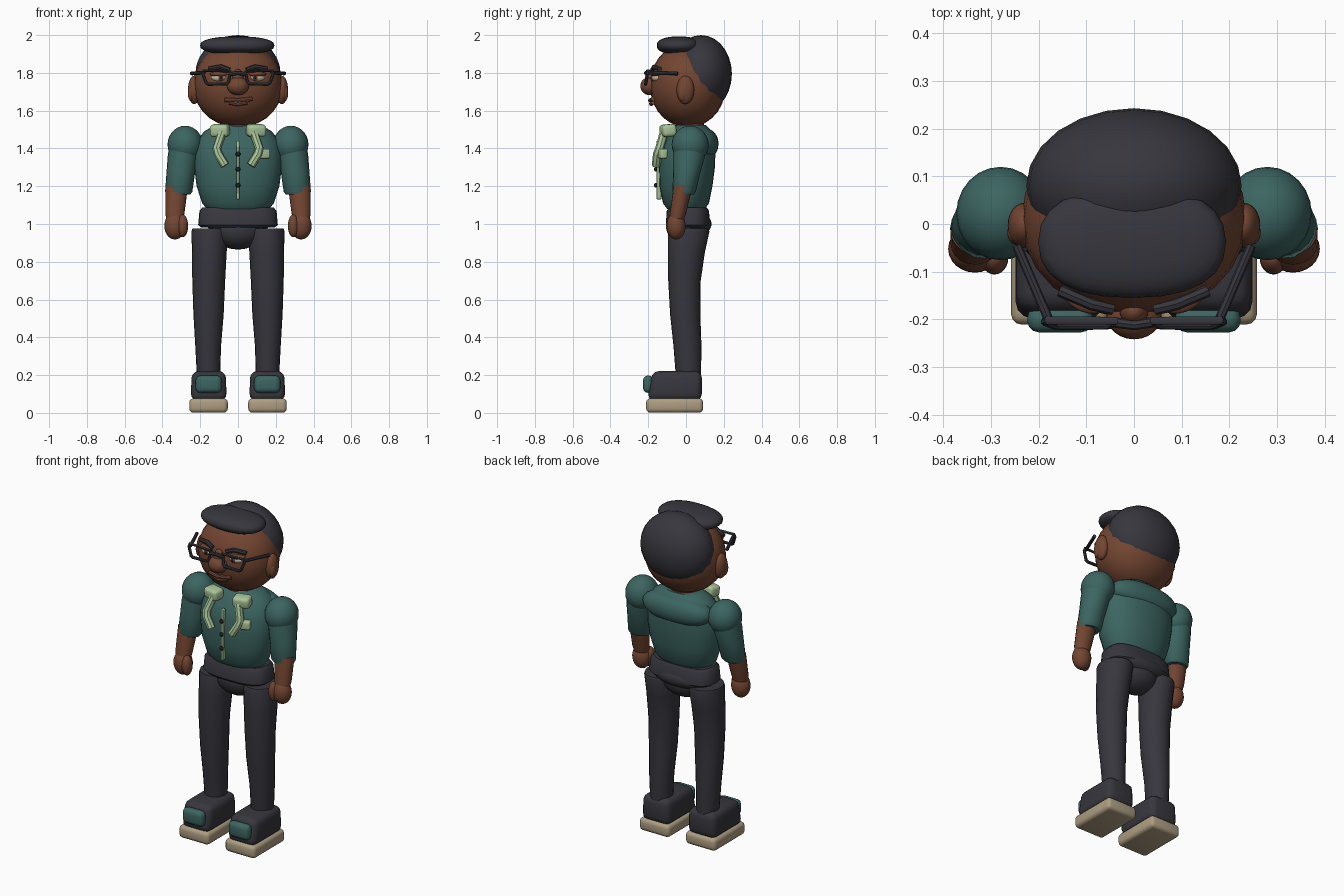
import bpy, bmesh, math
from mathutils import Vector

cube = bpy.data.objects.get("Cube")
if cube:
    bpy.data.objects.remove(cube, do_unlink=True)


def material(name, rgb):
    m = bpy.data.materials.new(name)
    m.use_nodes = True
    m.diffuse_color = (*rgb, 1)
    m.node_tree.nodes["Principled BSDF"].inputs["Base Color"].default_value = (*rgb, 1)
    return m


SKIN = material("brown skin", (0.17, 0.06, 0.031))
LIP = material("lip brown", (0.2, 0.075, 0.045))
DARK = material("charcoal", (0.038, 0.037, 0.047))
TEAL = material("teal cloth", (0.045, 0.13, 0.12))
GREEN = material("pale green", (0.4, 0.56, 0.32))
CREAM = material("sole tan", (0.42, 0.34, 0.22))
EYE = material("eye white", (0.6, 0.52, 0.42))
BLACK = material("black", (0.012, 0.012, 0.015))


def finish(obj, mat, angle=40):
    obj.data.materials.clear()
    obj.data.materials.append(mat)
    bpy.ops.object.select_all(action='DESELECT')
    obj.select_set(True)
    bpy.context.view_layer.objects.active = obj
    bpy.ops.object.shade_smooth_by_angle(angle=math.radians(angle))
    return obj


def from_bmesh(name, bm, mat):
    bmesh.ops.recalc_face_normals(bm, faces=bm.faces)
    mesh = bpy.data.meshes.new(name)
    bm.to_mesh(mesh)
    bm.free()
    obj = bpy.data.objects.new(name, mesh)
    bpy.context.collection.objects.link(obj)
    return finish(obj, mat)


def ball(name, mat, loc, radii, rot=(0, 0, 0), power=1.0):
    """Ellipsoid; power below 1 makes it boxier."""
    bm = bmesh.new()
    bmesh.ops.create_uvsphere(bm, u_segments=24, v_segments=14, radius=1)
    for v in bm.verts:
        v.co = [math.copysign(abs(c) ** power, c) * r for c, r in zip(v.co, radii)]
    obj = from_bmesh(name, bm, mat)
    obj.location, obj.rotation_euler = loc, rot
    return obj


def loft(name, mat, sections, power=1.0, sides=20):
    """Skin between horizontal rings given as z, cx, cy, rx, ry."""
    bm = bmesh.new()
    rings = []
    for z, cx, cy, rx, ry in sections:
        ring = []
        for i in range(sides):
            a = 2 * math.pi * i / sides
            x, y = math.cos(a), math.sin(a)
            ring.append(bm.verts.new((cx + rx * math.copysign(abs(x) ** power, x),
                                      cy + ry * math.copysign(abs(y) ** power, y), z)))
        rings.append(ring)
    for a, b in zip(rings, rings[1:]):
        for i in range(sides):
            j = (i + 1) % sides
            bm.faces.new((a[i], a[j], b[j], b[i]))
    bm.faces.new(rings[0][::-1])
    bm.faces.new(rings[-1])
    return from_bmesh(name, bm, mat)


def slab(name, mat, loc, size, bevel, rot=(0, 0, 0), shape=None):
    """Rounded box; shape may move its corners first."""
    bm = bmesh.new()
    bmesh.ops.create_cube(bm, size=1)
    for v in bm.verts:
        v.co = [c * s for c, s in zip(v.co, size)]
        if shape:
            shape(v.co)
    bmesh.ops.bevel(bm, geom=bm.edges[:], offset=bevel, segments=3, profile=0.5, affect='EDGES')
    obj = from_bmesh(name, bm, mat)
    obj.location, obj.rotation_euler = loc, rot
    return obj


def tube(name, mat, points, radius, closed=False):
    curve = bpy.data.curves.new(name, 'CURVE')
    curve.dimensions = '3D'
    curve.bevel_depth, curve.bevel_resolution, curve.use_fill_caps = radius, 2, True
    line = curve.splines.new('POLY')
    line.points.add(len(points) - 1)
    for p, co in zip(line.points, points):
        p.co = (*co, 1)
    line.use_cyclic_u = closed
    obj = bpy.data.objects.new(name, curve)
    bpy.context.collection.objects.link(obj)
    bpy.ops.object.select_all(action='DESELECT')
    obj.select_set(True)
    bpy.context.view_layer.objects.active = obj
    bpy.ops.object.convert(target='MESH')
    return finish(bpy.context.object, mat)


def slope_toe(co):
    # lower and narrow the top of the toe
    if co.z > 0:
        co.x *= 0.95
        if co.y < 0:
            co.y += 0.025


# Head and hair
ball("head", SKIN, (0, 0.01, 1.735), (0.236, 0.2, 0.222), power=0.96)
ball("back_hair", DARK, (0, 0.08, 1.795), (0.226, 0.163, 0.205))
ball("top_hair", DARK, (-0.004, -0.038, 1.945), (0.197, 0.117, 0.048), power=0.85)
ball("nose_tip", SKIN, (0, -0.192, 1.73), (0.058, 0.05, 0.048))
ball("nose_bridge", SKIN, (0, -0.183, 1.77), (0.03, 0.03, 0.05))
tube("upper_lip", LIP, [(-0.07, -0.176, 1.658), (0, -0.19, 1.654), (0.075, -0.174, 1.662)], 0.011)
tube("lower_lip", LIP, [(-0.045, -0.176, 1.643), (0, -0.184, 1.636), (0.05, -0.174, 1.645)], 0.012)
loft("neck", SKIN, [(1.46, 0, 0.02, 0.09, 0.075), (1.56, 0, 0.02, 0.08, 0.075)])

# Glasses bridge
tube("glasses_bridge", DARK, [(-0.045, -0.206, 1.793), (0, -0.212, 1.8), (0.04, -0.206, 1.793)], 0.011)

# Shirt body
loft("shirt", TEAL, [
    (1.08, 0, 0, 0.165, 0.1), (1.11, 0, 0, 0.19, 0.122), (1.2, 0, 0, 0.219, 0.14),
    (1.3, 0, 0.005, 0.232, 0.148), (1.38, 0, 0.01, 0.23, 0.146), (1.44, 0, 0.02, 0.215, 0.132),
    (1.49, 0, 0.03, 0.18, 0.11), (1.525, 0, 0.03, 0.12, 0.075)], power=0.92, sides=28)
ball("shirt_yoke", TEAL, (0, 0.08, 1.425), (0.225, 0.092, 0.085), power=0.9)
slab("button_placket", GREEN, (0, -0.143, 1.285), (0.016, 0.025, 0.31), 0.004)
for z in (1.37, 1.29, 1.205):
    ball("shirt_button", BLACK, (0, -0.16, z), (0.013, 0.009, 0.013))
slab("pocket_trim", GREEN, (0.138, -0.122, 1.372), (0.055, 0.04, 0.05), 0.008, (0, 0, 0.35))

# Waist and hips
loft("waistband", DARK, [
    (0.982, 0, 0.01, 0.195, 0.105), (0.995, 0, 0.01, 0.211, 0.117),
    (1.07, 0, 0.01, 0.204, 0.112), (1.088, 0, 0.01, 0.188, 0.1)], power=0.72, sides=28)
ball("hips", DARK, (0, 0.01, 0.97), (0.14, 0.108, 0.105))
ball("seat", DARK, (0, 0.06, 1.0), (0.17, 0.075, 0.06))

for s, side in ((1, "left_"), (-1, "right_")):
    # Ears, eyes and brows
    ball(side + "ear", SKIN, (s * 0.232, -0.003, 1.71), (0.033, 0.047, 0.075))
    ball(side + "inner_ear", SKIN, (s * 0.248, -0.018, 1.695), (0.018, 0.025, 0.045))
    ball(side + "eye", EYE, (s * 0.098, -0.148, 1.775), (0.046, 0.032, 0.024), (0, 0, s * 0.35))
    ball(side + "iris", LIP, (s * 0.09, -0.173, 1.775), (0.017, 0.012, 0.018))
    ball(side + "pupil", BLACK, (s * 0.09, -0.18, 1.775), (0.009, 0.008, 0.01))
    ball(side + "eyelid", SKIN, (s * 0.098, -0.15, 1.793), (0.052, 0.036, 0.014), (0, 0, s * 0.35))
    tube(side + "eyebrow", DARK, [(s * 0.045, -0.178, 1.815), (s * 0.09, -0.168, 1.832),
                                  (s * 0.155, -0.14, 1.82)], 0.013)

    # Glasses
    rim = [(0.04, 1.808), (0.182, 1.812), (0.187, 1.795), (0.168, 1.747), (0.155, 1.74),
           (0.062, 1.742), (0.05, 1.752)]
    tube(side + "glasses_rim", DARK, [(s * x, -0.208 - (1.775 - z) * 0.15, z) for x, z in rim], 0.009, True)
    tube(side + "glasses_arm", DARK, [(s * 0.178, -0.203, 1.802), (s * 0.246, -0.045, 1.797)], 0.01)

    # Collar and hanging lapel
    slab(side + "collar", GREEN, (s * 0.096, -0.095, 1.495), (0.1, 0.075, 0.065), 0.018, (0.1, 0, s * 0.25))
    tube(side + "lapel", GREEN, [(s * 0.082, -0.115, 1.49), (s * 0.113, -0.14, 1.4),
                                 (s * 0.105, -0.152, 1.37), (s * 0.068, -0.158, 1.31)], 0.023)

    # Arm and hand
    ball(side + "shoulder", TEAL, (s * 0.28, 0.022, 1.42), (0.093, 0.098, 0.1))
    loft(side + "sleeve", TEAL, [
        (1.155, s * 0.316, -0.012, 0.062, 0.052), (1.17, s * 0.314, -0.01, 0.072, 0.062),
        (1.28, s * 0.302, 0.005, 0.076, 0.073), (1.36, s * 0.292, 0.016, 0.08, 0.085),
        (1.44, s * 0.282, 0.022, 0.078, 0.08)])
    loft(side + "forearm", SKIN, [
        (1.02, s * 0.334, -0.05, 0.045, 0.038), (1.06, s * 0.334, -0.042, 0.051, 0.043),
        (1.2, s * 0.325, -0.015, 0.06, 0.05)])
    ball(side + "hand", SKIN, (s * 0.334, -0.052, 0.99), (0.056, 0.05, 0.072))
    ball(side + "thumb", SKIN, (s * 0.293, -0.072, 0.99), (0.029, 0.034, 0.06))

    # Trouser leg
    loft(side + "trouser_leg", DARK, [
        (0.18, s * 0.156, 0.013, 0.061, 0.066), (0.35, s * 0.158, 0.008, 0.068, 0.074),
        (0.52, s * 0.156, -0.004, 0.08, 0.08), (0.7, s * 0.155, -0.008, 0.087, 0.086),
        (0.85, s * 0.152, 0.002, 0.092, 0.098), (0.96, s * 0.149, 0.014, 0.097, 0.11),
        (0.975, s * 0.149, 0.014, 0.093, 0.105)])

    # Shoe
    slab(side + "shoe_sole", CREAM, (s * 0.156, -0.06, 0.039), (0.204, 0.302, 0.076), 0.022)
    slab(side + "shoe_upper", DARK, (s * 0.155, -0.06, 0.143), (0.19, 0.288, 0.156), 0.036, shape=slope_toe)
    slab(side + "toe_patch", TEAL, (s * 0.155, -0.2, 0.152), (0.138, 0.055, 0.092), 0.025)
